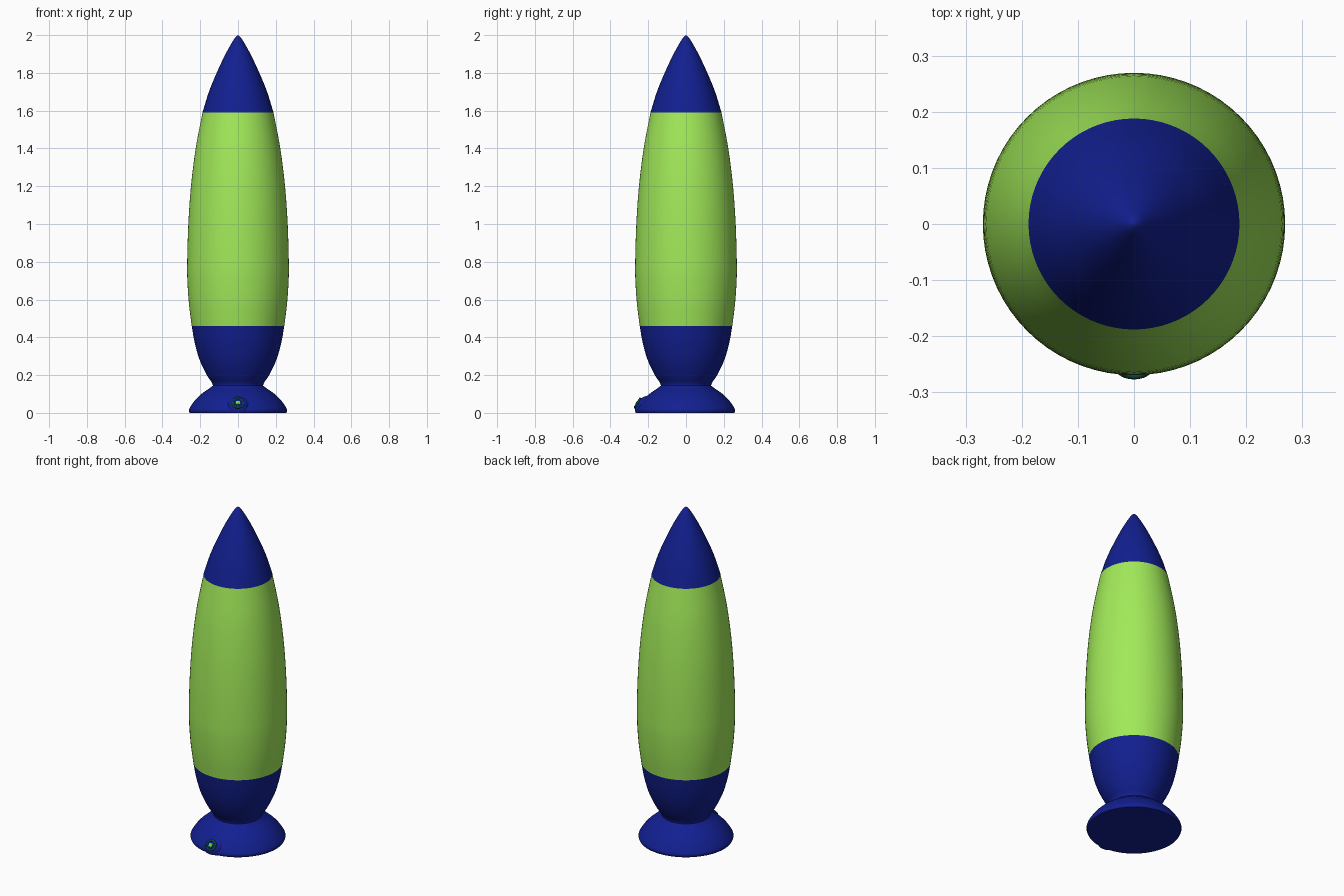
import bpy, bmesh, math
from mathutils import Vector, Matrix

if "Cube" in bpy.data.objects:
    bpy.data.objects.remove(bpy.data.objects["Cube"])


def material(name, color):
    m = bpy.data.materials.new(name)
    m.diffuse_color = (*color, 1)
    m.use_nodes = True
    m.node_tree.nodes["Principled BSDF"].inputs["Base Color"].default_value = m.diffuse_color
    return m


BLUE = material("blue plastic", (0.006, 0.014, 0.28))
LIME = material("lime liquid", (0.36, 0.82, 0.10))
GREEN = material("dark green", (0.004, 0.07, 0.05))
GLOW = material("bright green", (0.10, 0.80, 0.05))


def finish(name, bm, mat, angle=35):
    bmesh.ops.recalc_face_normals(bm, faces=bm.faces)
    me = bpy.data.meshes.new(name)
    bm.to_mesh(me)
    bm.free()
    ob = bpy.data.objects.new(name, me)
    bpy.context.collection.objects.link(ob)
    me.materials.append(mat)
    bpy.ops.object.select_all(action='DESELECT')
    ob.select_set(True)
    bpy.context.view_layer.objects.active = ob
    bpy.ops.object.shade_smooth_by_angle(angle=math.radians(angle))
    return ob


def smooth_profile(pts, n=4):
    # Catmull-Rom curve through (radius, z) points
    p = [Vector(q) for q in pts]
    p = [2 * p[0] - p[1]] + p + [2 * p[-1] - p[-2]]
    out = []
    for a, b, c, d in zip(p, p[1:], p[2:], p[3:]):
        for i in range(n):
            t = i / n
            out.append(0.5 * (2 * b + (c - a) * t + (2 * a - 5 * b + 4 * c - d) * t * t
                              + (3 * b - a - 3 * c + d) * t ** 3))
    return out + [p[-2]]


def lathe(name, pts, mat, steps=72):
    prof = [Vector((0, pts[0][1]))] + smooth_profile(pts)
    if pts[-1][0] > 0:
        prof.append(Vector((0, pts[-1][1])))
    bm = bmesh.new()
    vs = [bm.verts.new((max(r, 0), 0, z)) for r, z in prof]
    es = [bm.edges.new(e) for e in zip(vs, vs[1:])]
    bmesh.ops.spin(bm, geom=vs + es, axis=(0, 0, 1), cent=(0, 0, 0),
                   steps=steps, angle=2 * math.pi)
    bmesh.ops.remove_doubles(bm, verts=bm.verts, dist=1e-5)
    return finish(name, bm, mat)


# Flared foot, lower cup, liquid-filled vessel and pointed cap
lathe("foot", [(0.256, 0), (0.26, 0.015), (0.25, 0.036), (0.225, 0.07),
               (0.19, 0.103), (0.155, 0.127), (0.132, 0.145)], BLUE)
lathe("lower_cup", [(0.132, 0.14), (0.138, 0.16), (0.165, 0.2), (0.203, 0.28),
                    (0.229, 0.37), (0.245, 0.46)], BLUE)
lathe("vessel", [(0.245, 0.46), (0.26, 0.58), (0.268, 0.7), (0.269, 0.8), (0.263, 1.0),
                 (0.249, 1.2), (0.224, 1.4), (0.188, 1.59)], LIME)
lathe("cap", [(0.188, 1.59), (0.154, 1.7), (0.113, 1.8), (0.066, 1.9),
              (0.02, 1.98), (0, 2.0)], BLUE)

# Rounded switch housing blended into the front of the foot
C, R = Vector((0, -0.185, 0.02)), Vector((0.075, 0.085, 0.073))
bm = bmesh.new()
bmesh.ops.create_uvsphere(bm, u_segments=40, v_segments=24, radius=1,
                          matrix=Matrix.Translation(C) @ Matrix.Diagonal((*R, 1)))
cut = bmesh.ops.bisect_plane(bm, geom=bm.verts[:] + bm.edges[:] + bm.faces[:],
                             plane_co=(0, 0, 0), plane_no=(0, 0, -1), clear_outer=True)
bmesh.ops.contextual_create(bm, geom=[e for e in cut["geom_cut"]
                                      if isinstance(e, bmesh.types.BMEdge)])
finish("switch_housing", bm, BLUE)

# Local frame on the housing surface for the switch parts
dz = 0.034
dy = -R.y * math.sqrt(1 - (dz / R.z) ** 2)
normal = Vector((0, dy / R.y ** 2, dz / R.z ** 2)).normalized()
frame = Matrix.Translation(C + Vector((0, dy, dz))) @ normal.to_track_quat('Z', 'Y').to_matrix().to_4x4()

# Switch surround ring
bm = bmesh.new()
ring = bmesh.ops.create_circle(bm, segments=10, radius=0.006,
                               matrix=Matrix.Translation((0.027, 0, -0.004)) @ Matrix.Rotation(math.pi / 2, 4, 'X'))
bmesh.ops.spin(bm, geom=ring["verts"] + bm.edges[:], axis=(0, 0, 1), cent=(0, 0, 0),
               steps=32, angle=2 * math.pi)
bmesh.ops.remove_doubles(bm, verts=bm.verts, dist=1e-5)
bm.transform(frame)
finish("switch_ring", bm, GREEN, 60)

# Small glowing button
bm = bmesh.new()
bmesh.ops.create_cube(bm, size=1, matrix=Matrix.Diagonal((0.022, 0.022, 0.008, 1)))
bmesh.ops.bevel(bm, geom=bm.edges[:], offset=0.003, segments=2, affect='EDGES', profile=0.5)
bm.transform(frame)
finish("switch_button", bm, GLOW)
